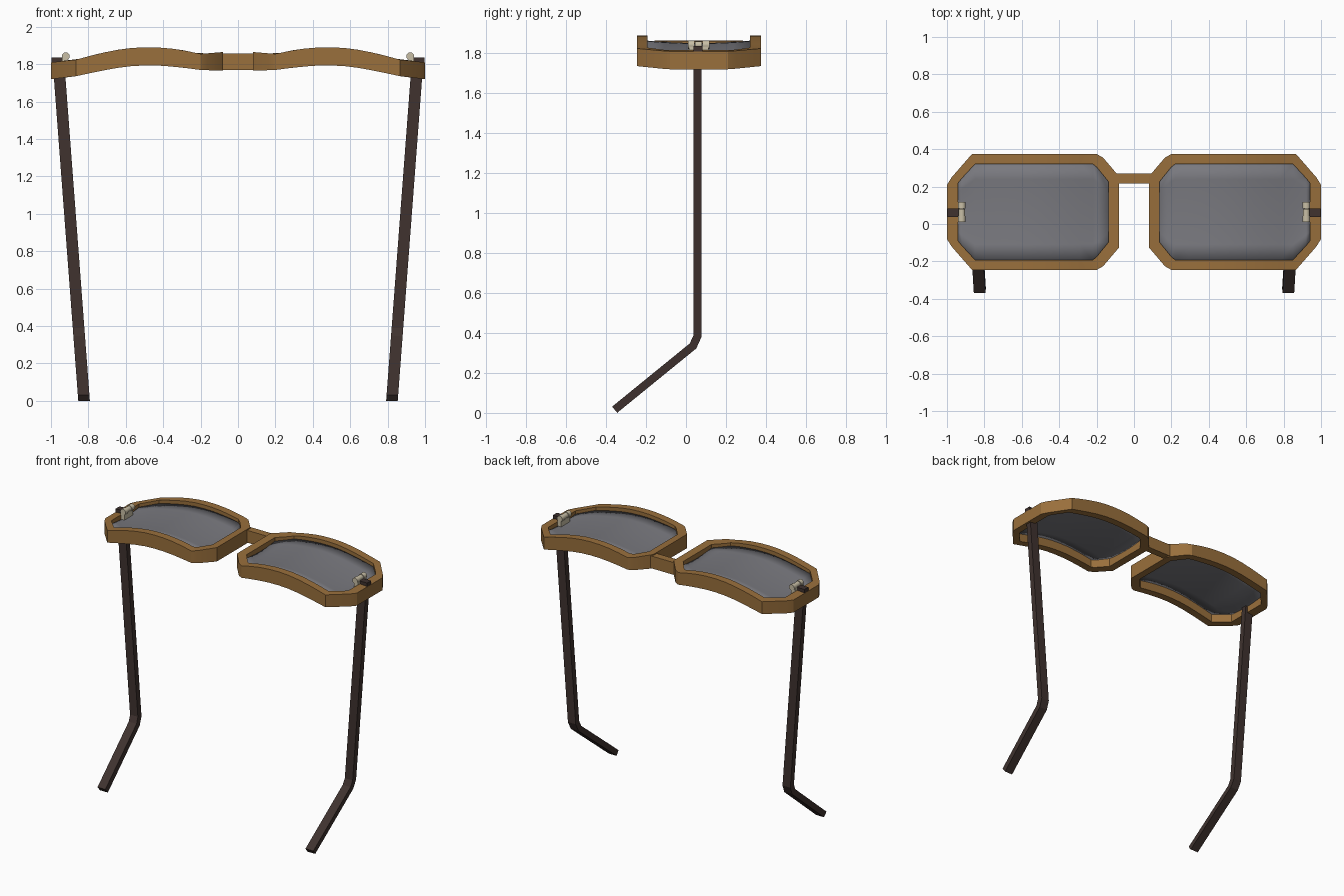
import bpy
from mathutils import Vector

if "Cube" in bpy.data.objects:
    bpy.data.objects.remove(bpy.data.objects["Cube"])

CY = 0.0645  # y centre of the lenses


def mat(name, c):
    m = bpy.data.materials.new(name)
    m.diffuse_color = (*c, 1)
    m.use_nodes = True
    m.node_tree.nodes["Principled BSDF"].inputs["Base Color"].default_value = m.diffuse_color
    return m


WOOD = mat("tortoise_brown", (0.32, 0.16, 0.045))
DARK = mat("dark_brown", (0.05, 0.032, 0.028))
GLASS = mat("grey_glass", (0.19, 0.19, 0.21))
METAL = mat("pale_metal", (0.58, 0.52, 0.38))


def make(name, verts, faces, m, mirror=True, smooth=None):
    me = bpy.data.meshes.new(name)
    me.from_pydata(verts, [], faces)
    me.materials.append(m)
    ob = bpy.data.objects.new(name, me)
    bpy.context.collection.objects.link(ob)
    bpy.context.view_layer.objects.active = ob
    bpy.ops.object.select_all(action='DESELECT')
    ob.select_set(True)
    bpy.ops.object.mode_set(mode='EDIT')
    bpy.ops.mesh.select_all(action='SELECT')
    bpy.ops.mesh.normals_make_consistent(inside=False)
    bpy.ops.object.mode_set(mode='OBJECT')
    if smooth:
        bpy.ops.object.shade_smooth_by_angle(angle=smooth)
    if mirror:
        ob.modifiers.new("mirror", 'MIRROR')
    return ob


def box(name, lo, hi, m, mirror=True):
    v = [(x, y, z) for x in (lo[0], hi[0]) for y in (lo[1], hi[1]) for z in (lo[2], hi[2])]
    f = [(0, 1, 3, 2), (4, 6, 7, 5), (0, 4, 5, 1), (2, 3, 7, 6), (0, 2, 6, 4), (1, 5, 7, 3)]
    return make(name, v, f, m, mirror)


# arched height profile: x, bottom z, top z
ARCH = [(.08, 1.765, 1.865), (.2, 1.769, 1.855), (.32, 1.785, 1.88), (.46, 1.795, 1.892),
        (.6, 1.788, 1.885), (.74, 1.763, 1.858), (.87, 1.735, 1.823), (1.0, 1.72, 1.81)]


def arch(x, k):
    for a, b in zip(ARCH, ARCH[1:]):
        if x <= b[0] + 1e-6:
            t = (x - a[0]) / (b[0] - a[0])
            return a[k] + t * (b[k] - a[k])
    return ARCH[-1][k]


def half_outline(inner_end, outer_end):
    a, b = inner_end[-1], outer_end[0]
    rail = [(a[0] + (b[0] - a[0]) * i / 9, a[1]) for i in range(1, 9)]
    return inner_end + rail + outer_end


OUT = half_outline([(.08, .19), (.165, .29), (.2, .31)], [(.866, .31), (.975, .185), (1.0, .145)])
INN = half_outline([(.135, .16), (.2, .24), (.22, .256)], [(.85, .256), (.92, .18), (.94, .155)])


# lens rims: rectangular section swept round the chamfered outline
def loop(h):
    return [(x, CY + d) for x, d in h] + [(x, CY - d) for x, d in reversed(h)]


verts, faces = [], []
for (ox, oy), (ix, iy) in zip(loop(OUT), loop(INN)):
    verts += [(ox, oy, arch(ox, 1)), (ox, oy, arch(ox, 2)),
              (ix, iy, arch(ix, 2)), (ix, iy, arch(ix, 1))]
n = len(verts) // 4
for i in range(n):
    j = (i + 1) % n
    for k in range(4):
        l = (k + 1) % 4
        faces.append((4 * i + k, 4 * i + l, 4 * j + l, 4 * j + k))
make("lens_rims", verts, faces, WOOD, smooth=0.4)

# lenses: thin curved sheets inside the rims
R = 6
verts, faces = [], []
for x, d in INN:
    for r in range(R + 1):
        t = 2 * r / R - 1
        z = (arch(x, 1) + arch(x, 2)) / 2 + 0.018 - 0.012 * (1 - t * t)
        verts.append((x, CY + t * (d + 0.005), z))
for i in range(len(INN) - 1):
    for r in range(R):
        a = i * (R + 1) + r
        faces.append((a, a + 1, a + R + 2, a + R + 1))
lens = make("lenses", verts, faces, GLASS, smooth=0.6)
s = lens.modifiers.new("thickness", 'SOLIDIFY')
s.thickness = 0.008
s.offset = 0

# bridge
box("bridge", (-.12, .217, 1.77), (.12, .27, 1.858), WOOD, False)

# temple arms: rectangular section along a bent path in y and z
path = [(.058, 1.80), (.058, .385), (.035, .335), (-.357, .016)]
verts, faces = [], []
for i, p in enumerate(path):
    p = Vector(p)
    dirs = []
    if i > 0:
        dirs.append((p - Vector(path[i - 1])).normalized())
    if i < len(path) - 1:
        dirs.append((Vector(path[i + 1]) - p).normalized())
    t = sum(dirs, Vector((0, 0))).normalized()
    side = Vector((-t.y, t.x)) * (.02 / t.dot(dirs[0]))
    for sx, sy in ((-1, -1), (1, -1), (1, 1), (-1, 1)):
        q = p + side * sy
        verts.append((.823 + .0755 * q.y + sx * .031, q.x, q.y))
for i in range(len(path) - 1):
    for k in range(4):
        l = (k + 1) % 4
        faces.append((4 * i + k, 4 * i + l, 4 * i + 4 + l, 4 * i + 4 + k))
m = 4 * (len(path) - 1)
faces += [(0, 1, 2, 3), (m, m + 1, m + 2, m + 3)]
make("temple_arms", verts, faces, DARK)

# arm tops that pass over the rim to the hinge
box("arm_tops", (.935, .038, 1.79), (.998, .083, 1.836), DARK)

# hinge barrels: three knuckles and a mounting leaf
for i, (y, w, r) in enumerate([(.026, .032, .021), (.0625, .037, .018), (.1, .034, .021)]):
    bpy.ops.mesh.primitive_cylinder_add(vertices=16, radius=r, depth=w,
                                        location=(.921, y, 1.842), rotation=(1.5708, 0, 0))
    ob = bpy.context.object
    bpy.ops.object.transform_apply(location=True, rotation=True, scale=True)
    bpy.ops.object.shade_smooth_by_angle(angle=0.6)
    ob.name = "hinge_knuckle_%d" % (i + 1)
    ob.data.materials.append(METAL)
    ob.modifiers.new("mirror", 'MIRROR')
box("hinge_leaves", (.912, .015, 1.785), (.942, .112, 1.835), METAL)
